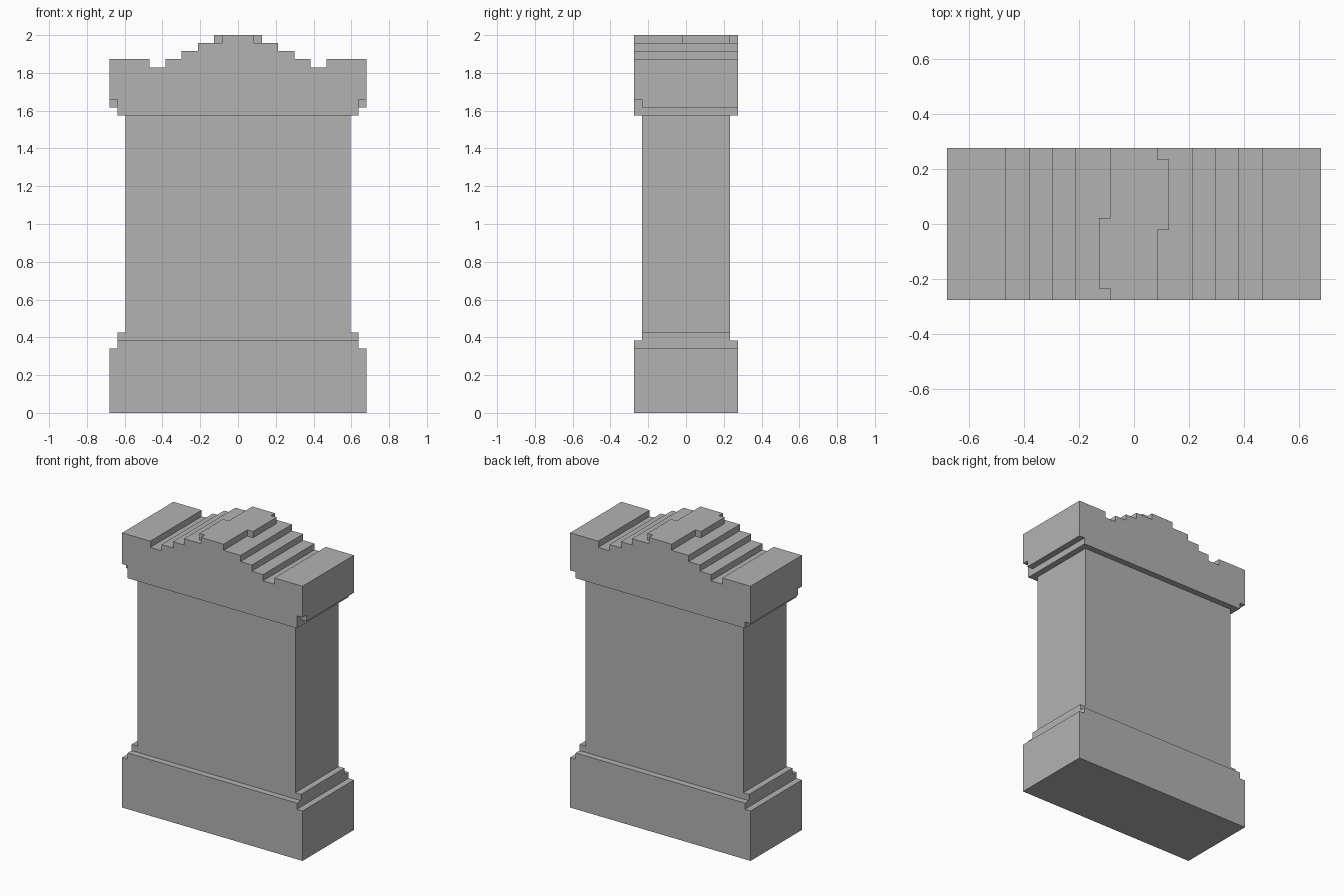
import bpy
import bmesh
from mathutils import Vector

cube = bpy.data.objects.get("Cube")
if cube:
    bpy.data.objects.remove(cube, do_unlink=True)

U = 2 / 47                      # one block of the stepped grid
HALF_X, HALF_Y = 16, 6.5        # half width and half depth in blocks

stone = bpy.data.materials.new("grey stone")
stone.use_nodes = True
GREY = (0.45, 0.45, 0.45, 1)
stone.diffuse_color = GREY
stone.node_tree.nodes["Principled BSDF"].inputs["Base Color"].default_value = GREY


def prism(name, outline, direction):
    """Extrude a flat outline, given in blocks, along a direction."""
    bm = bmesh.new()
    face = bm.faces.new([bm.verts.new(Vector(p) * U) for p in outline])
    ext = bmesh.ops.extrude_face_region(bm, geom=[face], use_keep_orig=True)
    moved = [g for g in ext["geom"] if isinstance(g, bmesh.types.BMVert)]
    bmesh.ops.translate(bm, verts=moved, vec=Vector(direction) * U)
    bmesh.ops.recalc_face_normals(bm, faces=bm.faces)
    mesh = bpy.data.meshes.new(name)
    bm.to_mesh(mesh)
    bm.free()
    mesh.materials.append(stone)
    obj = bpy.data.objects.new(name, mesh)
    bpy.context.collection.objects.link(obj)
    return obj


def slab(name, outline, low, high):
    """Horizontal slab with a plan outline between two heights."""
    return prism(name, [(x, y, low) for x, y in outline], (0, 0, high - low))


def rect(x, y):
    return [(-x, -y), (x, -y), (x, y), (-x, y)]


# Plinth with its two setbacks, and the main block
slab("plinth", rect(HALF_X, HALF_Y), 0, 8)
slab("plinth_lower_step", rect(HALF_X - 1, HALF_Y), 8, 9)
slab("plinth_upper_step", rect(HALF_X - 1, HALF_Y - 1), 9, 10)
slab("main_block", rect(HALF_X - 2, HALF_Y - 1), 10, 37)

# Cornice: narrow course, then a course with notched front corners
slab("cornice_lower_course", rect(HALF_X - 1, HALF_Y), 37, 38)
inner_x, inner_y = HALF_X - 1, HALF_Y - 1
slab("cornice_notched_course",
     [(-inner_x, -HALF_Y), (inner_x, -HALF_Y), (inner_x, -inner_y),
      (HALF_X, -inner_y), (HALF_X, HALF_Y), (-HALF_X, HALF_Y),
      (-HALF_X, -inner_y), (-inner_x, -inner_y)], 38, 39)

# Crown: stepped pediment between two raised bolsters, mirrored in x
half = [(HALF_X, 39), (HALF_X, 44), (11, 44), (11, 43), (9, 43), (9, 44),
        (7, 44), (7, 45), (5, 45), (5, 46)]
profile = half + [(-x, z) for x, z in reversed(half)]
prism("stepped_crown", [(x, -HALF_Y, z) for x, z in profile], (0, 2 * HALF_Y, 0))

# Top cap with an offset tab on each side, in half-turn symmetry
side = [(2, -HALF_Y), (2, -0.5), (3, -0.5), (3, 5.5), (2, 5.5), (2, HALF_Y)]
slab("top_cap", side + [(-x, -y) for x, y in side], 46, 47)
